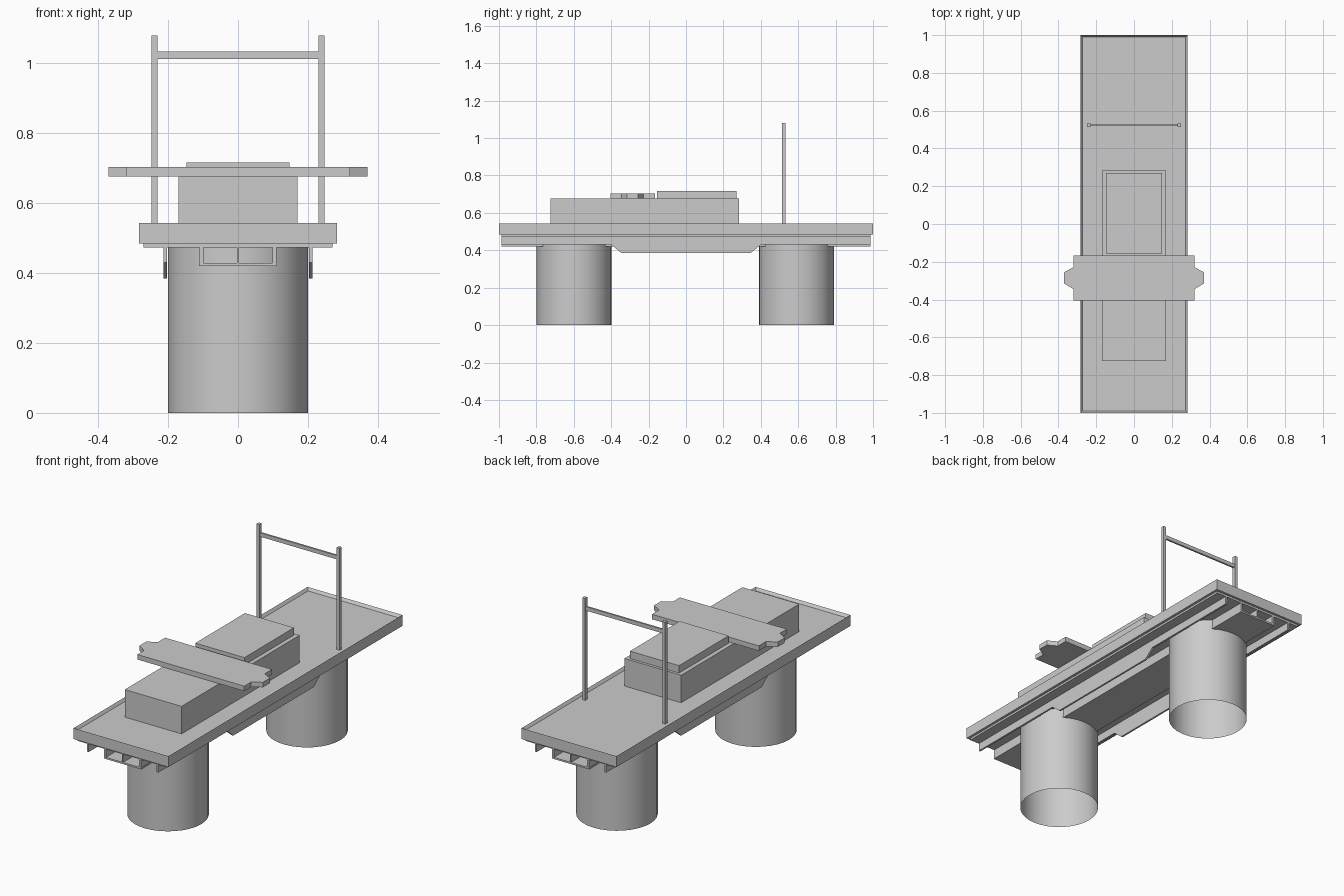
import bpy, bmesh, math

if "Cube" in bpy.data.objects:
    bpy.data.objects.remove(bpy.data.objects["Cube"])


def finish(name, bm):
    bmesh.ops.recalc_face_normals(bm, faces=bm.faces)
    me = bpy.data.meshes.new(name)
    bm.to_mesh(me)
    bm.free()
    ob = bpy.data.objects.new(name, me)
    bpy.context.collection.objects.link(ob)
    return ob


def box(name, x0, x1, y0, y1, z0, z1):
    bm = bmesh.new()
    bmesh.ops.create_cube(bm, size=1)
    for v in bm.verts:
        v.co = (x1 if v.co.x > 0 else x0, y1 if v.co.y > 0 else y0, z1 if v.co.z > 0 else z0)
    return finish(name, bm)


def prism(name, pts, offset):
    # extrude a flat outline along offset
    bm = bmesh.new()
    face = bm.faces.new([bm.verts.new(p) for p in pts])
    res = bmesh.ops.extrude_face_region(bm, geom=[face])
    verts = [g for g in res["geom"] if isinstance(g, bmesh.types.BMVert)]
    bmesh.ops.translate(bm, verts=verts, vec=offset)
    return finish(name, bm)


# deck with a raised rim: inset the top face and sink it
deck = box("deck", -0.284, 0.284, -1, 1, 0.484, 0.543)
bm = bmesh.new()
bm.from_mesh(deck.data)
top = max(bm.faces, key=lambda f: f.calc_center_median().z)
bmesh.ops.inset_region(bm, faces=[top], thickness=0.015)
bmesh.ops.translate(bm, verts=top.verts, vec=(0, 0, -0.015))
bm.to_mesh(deck.data)
bm.free()

# plate under the deck
box("under_plate", -0.27, 0.27, -0.987, 0.987, 0.473, 0.484)

# central double-cell channel
box("channel_bottom", -0.112, 0.112, -0.987, 0.987, 0.42, 0.429)
box("channel_divider", -0.003, 0.003, -0.987, 0.987, 0.429, 0.473)

# parts mirrored left and right
half = [(0.987, 0.473), (0.987, 0.43), (0.40, 0.43), (0.345, 0.385)]
outline = half + [(-y, z) for y, z in reversed(half)]
for s, side in ((-1, "left"), (1, "right")):
    xs = sorted((s * 0.099, s * 0.11))
    box("channel_wall_" + side, xs[0], xs[1], -0.987, 0.987, 0.429, 0.473)
    prism("side_beam_" + side, [(s * 0.203, y, z) for y, z in outline], (s * 0.01, 0, 0))
    xs = sorted((s * 0.231, s * 0.248))
    box("post_" + side, xs[0], xs[1], 0.514, 0.532, 0.528, 1.08)

# bar between the posts
box("post_crossbar", -0.231, 0.231, 0.518, 0.528, 1.013, 1.034)

# open round support legs
for y, end in ((-0.598, "front"), (0.59, "back")):
    bm = bmesh.new()
    bmesh.ops.create_cone(bm, cap_ends=False, segments=32, radius1=0.2, radius2=0.2, depth=0.473)
    bmesh.ops.translate(bm, verts=bm.verts, vec=(0, y, 0.2365))
    leg = finish("leg_" + end, bm)
    bpy.ops.object.select_all(action="DESELECT")
    leg.select_set(True)
    bpy.context.view_layer.objects.active = leg
    bpy.ops.object.shade_smooth_by_angle(angle=math.radians(30))

# housing on the deck
box("housing", -0.17, 0.17, -0.725, 0.284, 0.528, 0.677)
box("housing_lid", -0.147, 0.147, -0.155, 0.269, 0.677, 0.717)

# cross plate with a tapered tab at each end
q = [(0.32, -0.404), (0.32, -0.345), (0.37, -0.315), (0.37, -0.256), (0.32, -0.228), (0.32, -0.166)]
outline = q + [(-x, y) for x, y in reversed(q)]
prism("cross_plate", [(x, y, 0.677) for x, y in outline], (0, 0, 0.027))
